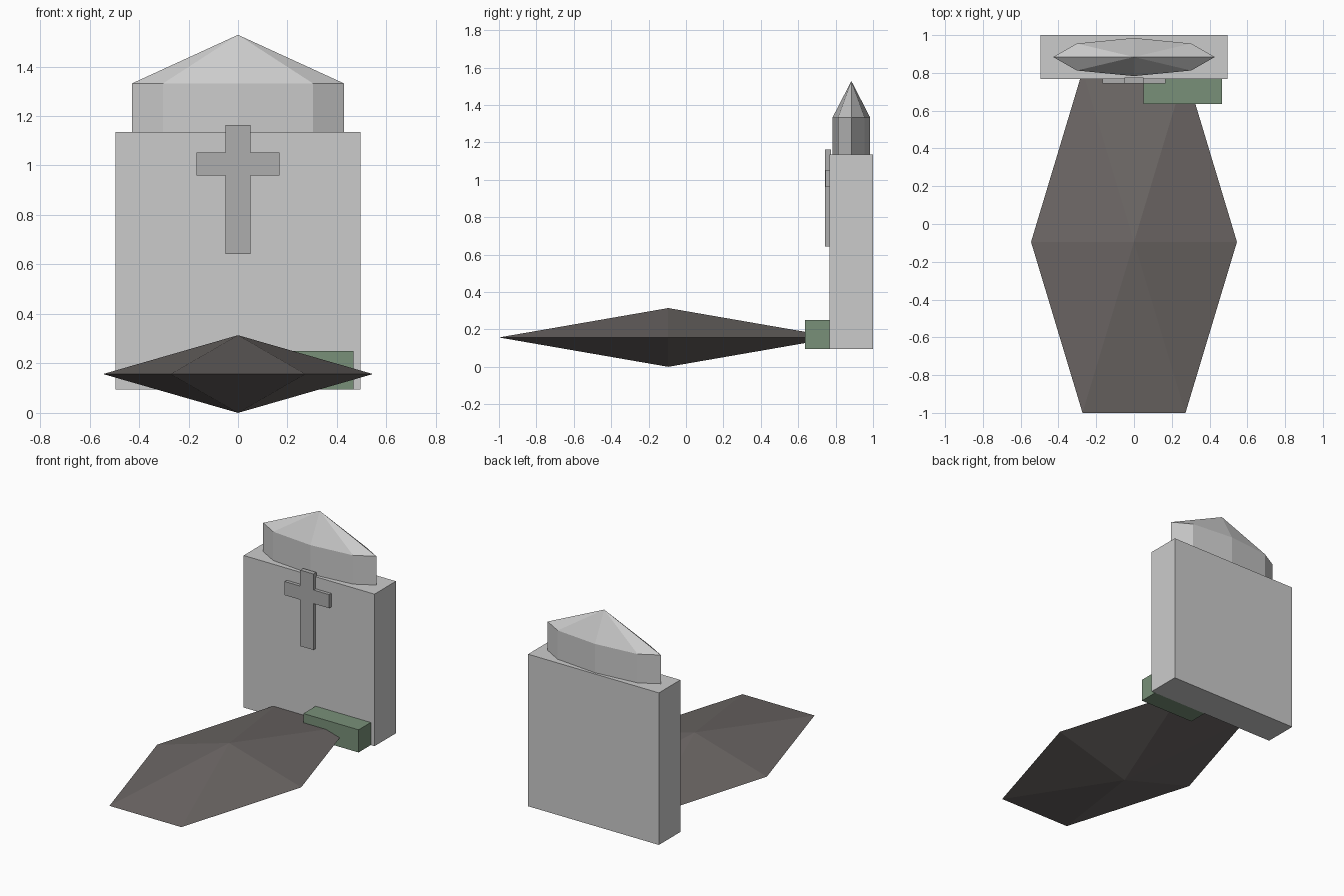
import bpy
from math import pi

if "Cube" in bpy.data.objects:
    bpy.data.objects.remove(bpy.data.objects["Cube"])


def material(name, rgb):
    mat = bpy.data.materials.new(name)
    mat.diffuse_color = (*rgb, 1)
    mat.use_nodes = True
    mat.node_tree.nodes["Principled BSDF"].inputs["Base Color"].default_value = mat.diffuse_color
    return mat


def finish(name, mat=None):
    ob = bpy.context.object
    ob.name = name
    if mat:
        ob.data.materials.append(mat)
    bpy.ops.object.transform_apply(location=False, rotation=True, scale=True)
    return ob


def box(name, x, y, z, mat=None):
    """Box from (min, max) ranges on each axis."""
    ranges = (x, y, z)
    bpy.ops.mesh.primitive_cube_add(size=1, location=[(a + b) / 2 for a, b in ranges])
    bpy.context.object.scale = [b - a for a, b in ranges]
    return finish(name, mat)


def oval_cone(name, sides, centre, size, r1, r2, turn=0, caps='NOTHING', mat=None):
    """Open cone or drum, turned about z and then stretched to an oval."""
    bpy.ops.mesh.primitive_cone_add(vertices=sides, radius1=r1, radius2=r2, depth=1,
                                    end_fill_type=caps, location=centre,
                                    rotation=(0, 0, turn))
    bpy.ops.object.transform_apply(location=False, rotation=True, scale=False)
    bpy.context.object.scale = size
    return finish(name, mat)


earth = material("earth", (0.15, 0.135, 0.13))
moss = material("moss", (0.19, 0.28, 0.19))
dark_stone = material("dark_stone", (0.42, 0.42, 0.42))

# Earth mound: six-sided double pyramid, pointed above and below
mound_size = (0.545, 1.045, 0.157)
oval_cone("earth_mound_top", 6, (0, -0.095, 0.2355), mound_size, 1, 0, pi / 6, mat=earth)
oval_cone("earth_mound_bottom", 6, (0, -0.095, 0.0785), mound_size, 0, 1, pi / 6, mat=earth)

# Upright slab
box("headstone_slab", (-0.495, 0.495), (0.768, 1.0), (0.095, 1.135))

# Headstone cap: eight-sided oval drum with a pointed roof
oval_cone("cap_drum", 8, (0, 0.884, 1.2335), (0.428, 0.101, 0.197), 1, 1)
oval_cone("cap_roof", 8, (0, 0.884, 1.43), (0.428, 0.101, 0.196), 1, 0)

# Cross on the front of the slab
box("cross_upright", (-0.05, 0.05), (0.744, 0.775), (0.643, 1.163), dark_stone)
box("cross_arm", (-0.168, 0.168), (0.745, 0.775), (0.96, 1.053), dark_stone)

# Mossy block at the foot of the slab
box("moss_block", (0.05, 0.467), (0.636, 0.77), (0.095, 0.25), moss)
